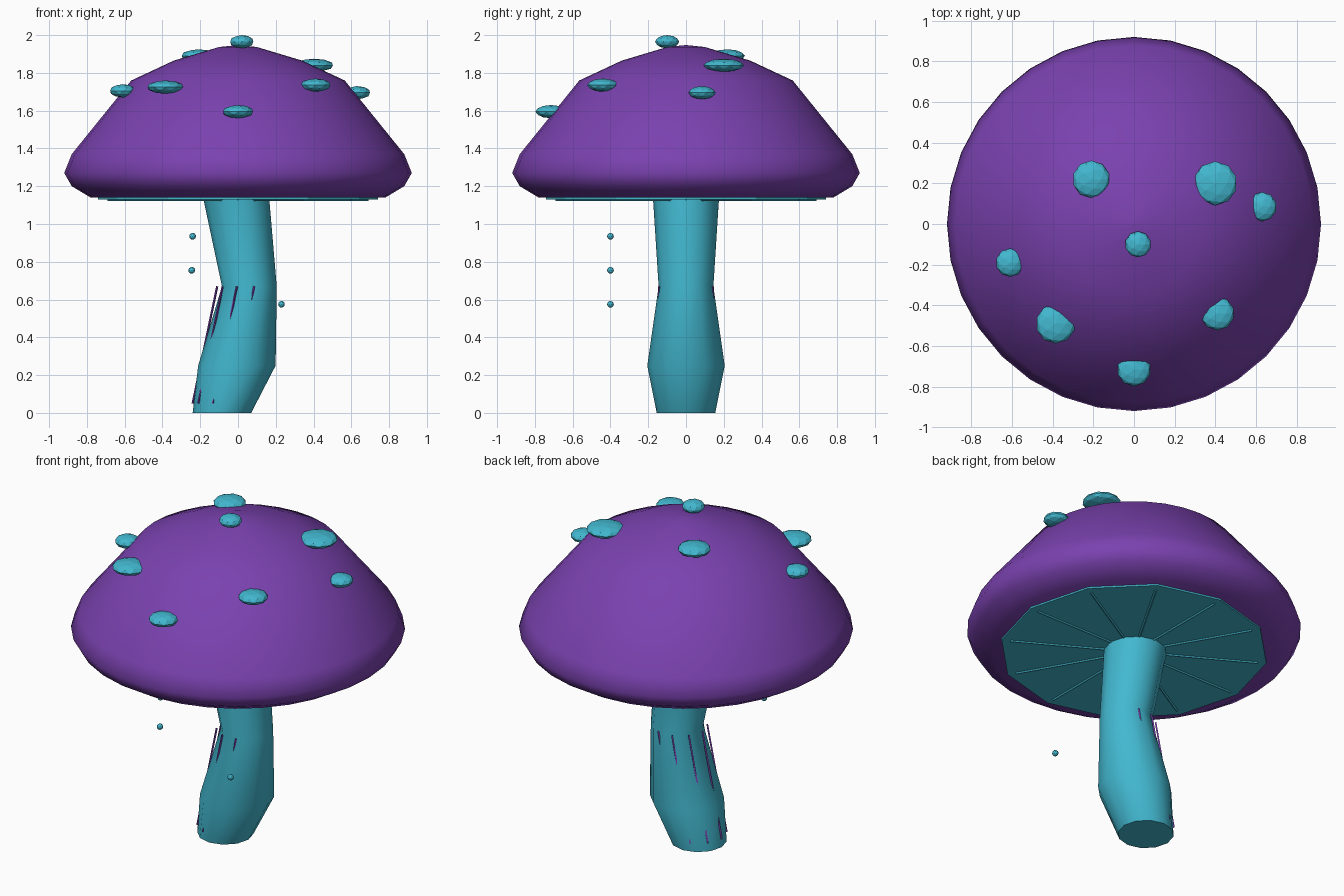
import bpy, bmesh, math
from mathutils import Vector

if "Cube" in bpy.data.objects:
    bpy.data.objects.remove(bpy.data.objects["Cube"])


def material(name, rgb):
    m = bpy.data.materials.new(name)
    m.diffuse_color = (*rgb, 1)
    m.use_nodes = True
    m.node_tree.nodes["Principled BSDF"].inputs["Base Color"].default_value = m.diffuse_color
    return m


PURPLE = material("purple", (0.195, 0.054, 0.43))
TEAL = material("teal", (0.055, 0.48, 0.63))


def finish(bm, name, mat, smooth=None):
    bmesh.ops.recalc_face_normals(bm, faces=bm.faces)
    me = bpy.data.meshes.new(name)
    bm.to_mesh(me)
    bm.free()
    me.materials.append(mat)
    ob = bpy.data.objects.new(name, me)
    bpy.context.collection.objects.link(ob)
    if smooth:
        bpy.ops.object.select_all(action='DESELECT')
        ob.select_set(True)
        bpy.context.view_layer.objects.active = ob
        bpy.ops.object.shade_smooth_by_angle(angle=math.radians(smooth))
    return ob


def loft(name, rings, sides, mat, smooth=None):
    """Stack of horizontal rings (centre x, radius, z), closed at both ends."""
    bm = bmesh.new()
    loops = []
    for cx, r, z in rings:
        loops.append([bm.verts.new((cx + r * math.cos(2 * math.pi * i / sides),
                                    r * math.sin(2 * math.pi * i / sides), z))
                      for i in range(sides)])
    for a, b in zip(loops, loops[1:]):
        for i in range(sides):
            j = (i + 1) % sides
            bm.faces.new((a[i], a[j], b[j], b[i]))
    bm.faces.new(loops[0][::-1])
    bm.faces.new(loops[-1])
    return finish(bm, name, mat, smooth)


def bar(name, a, b, r, mat):
    """Thin four-sided rod between two points."""
    a, b = Vector(a), Vector(b)
    d = b - a
    bm = bmesh.new()
    bmesh.ops.create_cone(bm, cap_ends=True, segments=4, radius1=r, radius2=r, depth=d.length)
    bm.transform(d.to_track_quat('Z', 'Y').to_matrix().to_4x4())
    bmesh.ops.translate(bm, verts=bm.verts, vec=(a + b) / 2)
    return finish(bm, name, mat)


def ball(name, pos, size, subdiv, mat):
    bm = bmesh.new()
    bmesh.ops.create_icosphere(bm, subdivisions=subdiv, radius=1)
    bmesh.ops.scale(bm, verts=bm.verts, vec=size)
    bmesh.ops.translate(bm, verts=bm.verts, vec=pos)
    return finish(bm, name, mat)


# Cap
loft("cap", [(0, 0.78, 1.14), (0, 0.88, 1.20), (0, 0.92, 1.27), (0, 0.88, 1.37),
             (0, 0.565, 1.76), (0, 0.34, 1.865), (0, 0.10, 1.937), (0, 0.004, 1.947)],
     32, PURPLE, 60)

# Underside disc and radial gills
loft("underside", [(0, 0.74, 1.13), (0, 0.74, 1.142)], 12, TEAL)
for i in range(12):
    c, s = math.cos(i * math.pi / 6), math.sin(i * math.pi / 6)
    bar(f"gill_{i + 1}", (0.12 * c, 0.12 * s, 1.131), (0.69 * c, 0.69 * s, 1.131), 0.008, TEAL)

# Bent stem
loft("stem", [(-0.085, 0.155, 0), (-0.006, 0.205, 0.25), (0.06, 0.145, 0.67),
              (-0.01, 0.175, 1.14)], 12, TEAL, 50)

# Thin streaks that break the stem surface on its hollow side
for i in range(10):
    c, s = math.cos(i * math.pi / 5), math.sin(i * math.pi / 5)
    bar(f"stem_streak_{i + 1}", (-0.085 + 0.155 * c, 0.155 * s, 0.05),
        (0.04 + 0.15 * c, 0.15 * s, 0.67), 0.006, PURPLE)

# Spots: x, y, z, radius
SPOTS = [(0.02, -0.10, 1.965, 0.064), (0.40, 0.20, 1.84, 0.108), (-0.21, 0.22, 1.89, 0.092),
         (0.63, 0.085, 1.695, 0.072), (-0.61, -0.19, 1.705, 0.070), (-0.385, -0.49, 1.725, 0.098),
         (0.41, -0.44, 1.735, 0.083), (0.0, -0.715, 1.595, 0.083)]
for i, (x, y, z, r) in enumerate(SPOTS):
    ball(f"spot_{i + 1}", (x, y, z), (r, r, 0.035), 2, TEAL)

# Floating spores
for i, (x, z) in enumerate([(-0.24, 0.935), (-0.245, 0.755), (0.23, 0.575)]):
    ball(f"spore_{i + 1}", (x, -0.40, z), (0.018,) * 3, 2, TEAL)
